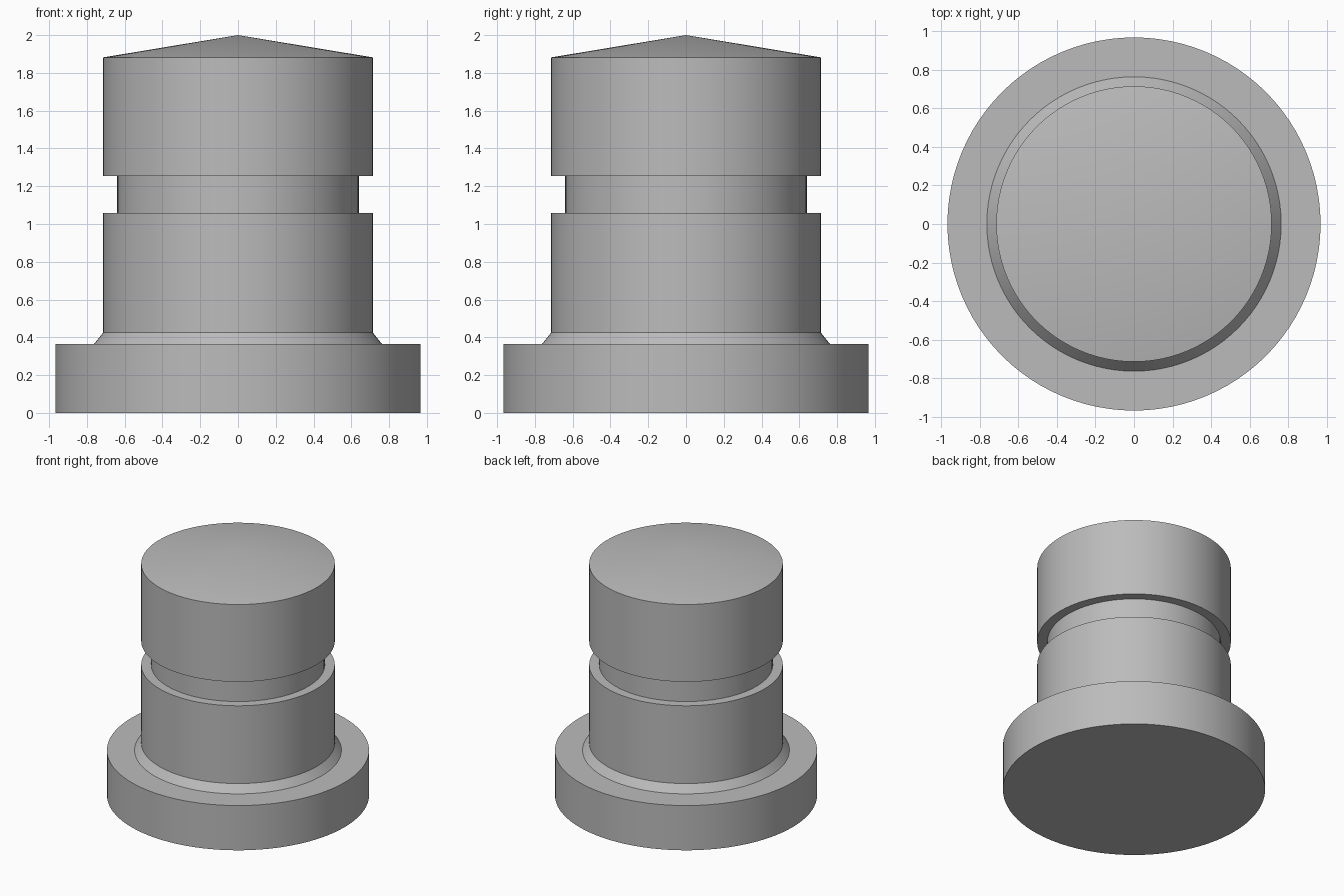
import bpy
import bmesh
import math

cube = bpy.data.objects.get("Cube")
if cube:
    bpy.data.objects.remove(cube, do_unlink=True)

SEGMENTS = 96

# One plain grey for the whole model
grey = bpy.data.materials.new("plain_grey")
grey.use_nodes = True
colour = (0.5, 0.5, 0.5, 1.0)
grey.diffuse_color = colour
grey.node_tree.nodes["Principled BSDF"].inputs["Base Color"].default_value = colour


def lathe(name, profile):
    """Spin an axis-to-axis (radius, height) profile round z."""
    bm = bmesh.new()
    verts = [bm.verts.new((r, 0, z)) for r, z in profile]
    edges = [bm.edges.new(pair) for pair in zip(verts, verts[1:])]
    bmesh.ops.spin(bm, geom=verts + edges, cent=(0, 0, 0), axis=(0, 0, 1),
                   angle=math.tau, steps=SEGMENTS, use_duplicate=False)
    bmesh.ops.remove_doubles(bm, verts=bm.verts, dist=0.0001)
    bmesh.ops.recalc_face_normals(bm, faces=bm.faces)
    mesh = bpy.data.meshes.new(name)
    bm.to_mesh(mesh)
    bm.free()
    mesh.materials.append(grey)
    obj = bpy.data.objects.new(name, mesh)
    bpy.context.collection.objects.link(obj)
    bpy.ops.object.select_all(action="DESELECT")
    obj.select_set(True)
    bpy.context.view_layer.objects.active = obj
    bpy.ops.object.shade_smooth_by_angle(angle=math.radians(25))
    return obj


BASE_R, COLLAR_R, BODY_R, GROOVE_R = 0.967, 0.763, 0.714, 0.64
BASE_TOP, COLLAR_TOP = 0.364, 0.425
GROOVE_LOW, GROOVE_HIGH, RIM = 1.058, 1.253, 1.882

# Flanged base, sloped collar, grooved shaft and shallow conical top in one skin
lathe("grooved_stud", [
    (0, 0), (BASE_R, 0), (BASE_R, BASE_TOP),
    (COLLAR_R, BASE_TOP), (BODY_R, COLLAR_TOP),
    (BODY_R, GROOVE_LOW), (GROOVE_R, GROOVE_LOW),
    (GROOVE_R, GROOVE_HIGH), (BODY_R, GROOVE_HIGH),
    (BODY_R, RIM), (0, 2),
])
